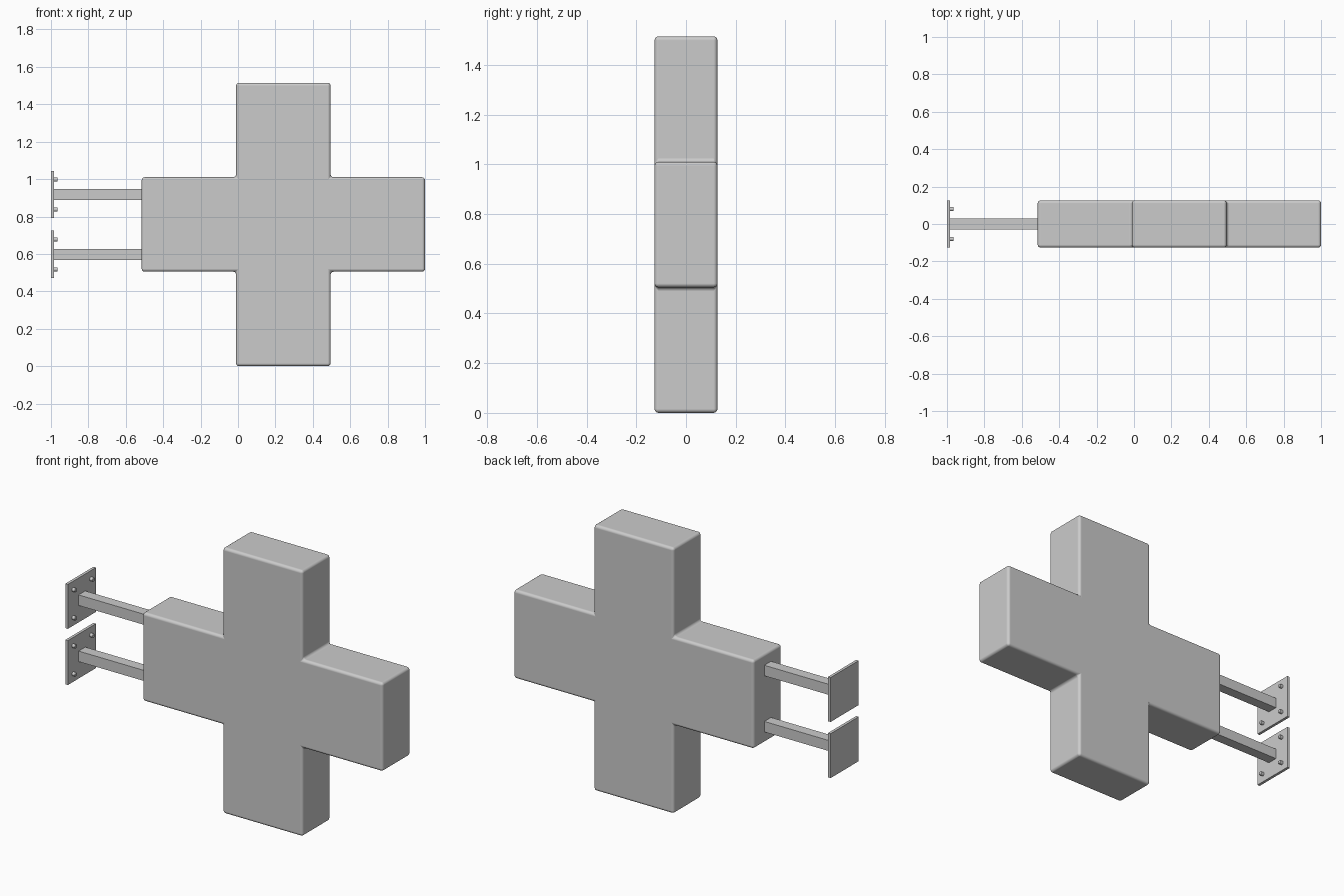
import bpy, bmesh
from mathutils import Vector

if "Cube" in bpy.data.objects:
    bpy.data.objects.remove(bpy.data.objects["Cube"])

MID_Z = 0.7575     # height of the cross centre
ARM = 0.505        # arm width and length
CX = 0.2425        # x centre of the cross


def box(name, lo, hi):
    bm = bmesh.new()
    bmesh.ops.create_cube(bm, size=1)
    lo, hi = Vector(lo), Vector(hi)
    for v in bm.verts:
        v.co = (lo + hi) / 2 + v.co * (hi - lo)
    return finish(name, bm)


def finish(name, bm):
    mesh = bpy.data.meshes.new(name)
    bm.to_mesh(mesh)
    bm.free()
    obj = bpy.data.objects.new(name, mesh)
    bpy.context.collection.objects.link(obj)
    return obj


def bevel(obj, width, segments):
    mod = obj.modifiers.new("Bevel", 'BEVEL')
    mod.width = width
    mod.segments = segments
    mod.limit_method = 'ANGLE'


def smooth(obj, angle):
    bpy.ops.object.select_all(action='DESELECT')
    obj.select_set(True)
    bpy.context.view_layer.objects.active = obj
    bpy.ops.object.shade_smooth_by_angle(angle=angle)


# Cross panel: plus-shaped profile extruded in depth, all edges rounded
a, b, depth = ARM / 2, ARM * 1.5, 0.253
outline = [(a, b), (-a, b), (-a, a), (-b, a), (-b, -a), (-a, -a),
           (-a, -b), (a, -b), (a, -a), (b, -a), (b, a), (a, a)]
bm = bmesh.new()
face = bm.faces.new([bm.verts.new((CX + x, -depth / 2, MID_Z + z)) for x, z in outline])
ext = bmesh.ops.extrude_face_region(bm, geom=[face])
bmesh.ops.translate(bm, vec=(0, depth, 0),
                    verts=[g for g in ext['geom'] if isinstance(g, bmesh.types.BMVert)])
bmesh.ops.recalc_face_normals(bm, faces=bm.faces)
cross = finish("cross_panel", bm)
for p in cross.data.polygons:
    p.use_smooth = True
bevel(cross, 0.016, 4)
cross.modifiers["Bevel"].harden_normals = True

# Two wall brackets: plate, square bar and four bolts each
for label, z in (("upper", MID_Z + 0.16), ("lower", MID_Z - 0.16)):
    box(label + "_wall_plate", (-1, -0.1265, z - 0.1265), (-0.984, 0.1265, z + 0.1265))
    box(label + "_bar", (-0.986, -0.03, z - 0.03), (-0.505, 0.03, z + 0.03))
    for i, (sy, sz) in enumerate(((1, 1), (1, -1), (-1, 1), (-1, -1))):
        bpy.ops.mesh.primitive_cylinder_add(
            vertices=16, radius=0.011, depth=0.021,
            location=(-0.9755, sy * 0.08, z + sz * 0.08), rotation=(0, 1.570796, 0))
        bolt = bpy.context.object
        bolt.name = f"{label}_bolt_{i + 1}"
        smooth(bolt, 0.6)
        bevel(bolt, 0.002, 2)
        bolt.modifiers["Bevel"].angle_limit = 0.8
